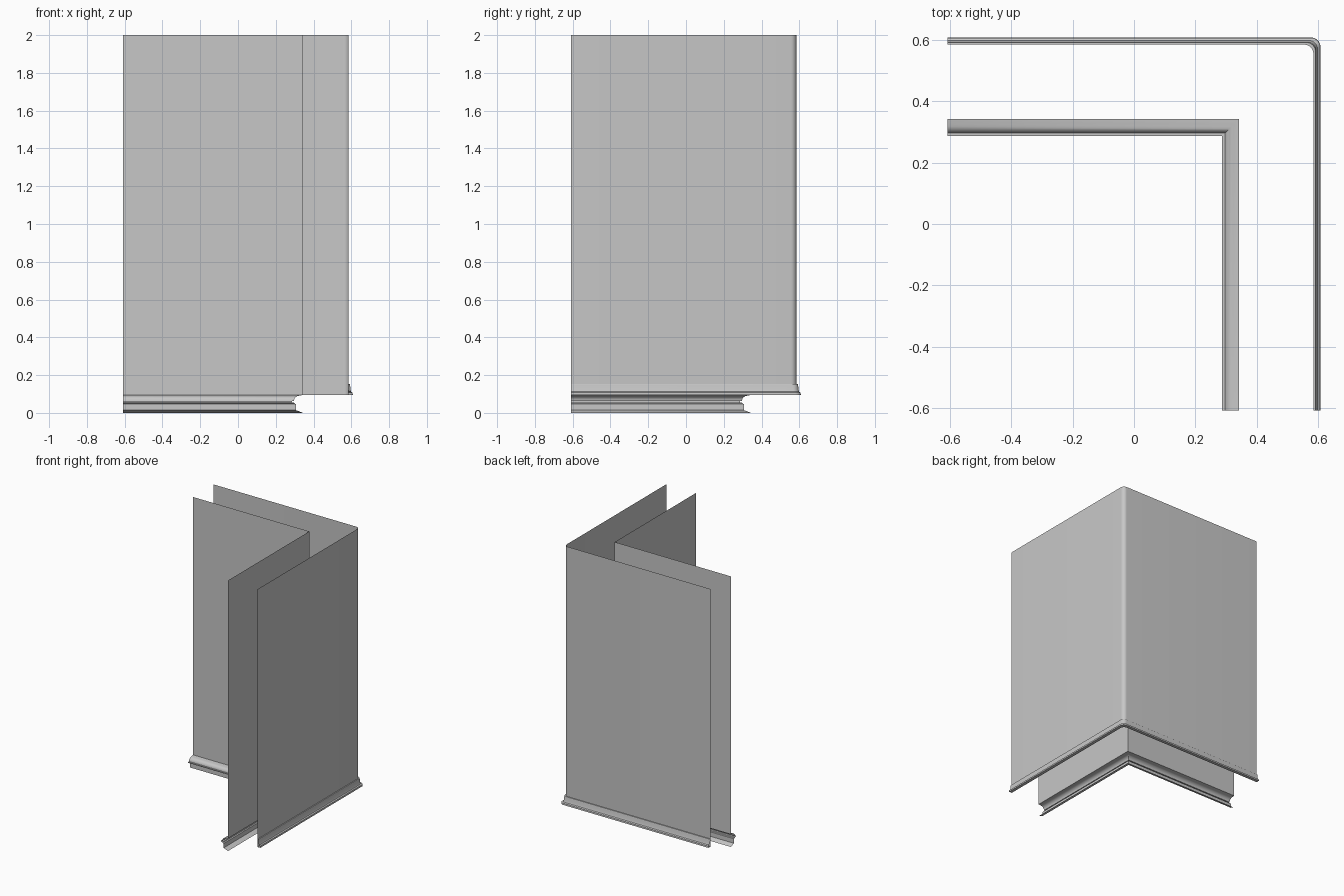
import bpy
import math

if "Cube" in bpy.data.objects:
    bpy.data.objects.remove(bpy.data.objects["Cube"], do_unlink=True)

# One plain grey for every part
grey = bpy.data.materials.new("plain_grey")
grey.use_nodes = True
colour = (0.57, 0.57, 0.57, 1)
grey.diffuse_color = colour
grey.node_tree.nodes["Principled BSDF"].inputs["Base Color"].default_value = colour

END = -0.608      # free ends of both legs
STEPS = 8         # segments in a rounded corner


def corner_path(d, radius):
    """L-shaped path at distance d, with a sharp or rounded corner."""
    pts = [(END, d)]
    if radius:
        c = d - radius
        for i in range(STEPS + 1):
            a = math.pi / 2 * (1 - i / STEPS)
            pts.append((c + radius * math.cos(a), c + radius * math.sin(a)))
    else:
        pts.append((d, d))
    return pts + [(d, END)]


def sweep(name, profile, radius=0, outward=False):
    """Sweep an open (distance, height) profile around the corner."""
    rows = [[(x, y, z) for x, y in corner_path(d, radius)] for d, z in profile]
    n = len(rows[0])
    faces = []
    for j in range(len(rows) - 1):
        for i in range(n - 1):
            a, b = j * n + i, (j + 1) * n + i
            quad = (a, b, b + 1, a + 1)
            faces.append(quad[::-1] if outward else quad)
    mesh = bpy.data.meshes.new(name)
    mesh.from_pydata([v for row in rows for v in row], [], faces)
    mesh.materials.append(grey)
    obj = bpy.data.objects.new(name, mesh)
    bpy.context.collection.objects.link(obj)
    bpy.ops.object.select_all(action="DESELECT")
    obj.select_set(True)
    bpy.context.view_layer.objects.active = obj
    bpy.ops.object.shade_smooth_by_angle(angle=math.radians(35))
    return obj


# Wall sheets
sweep("inner_wall", [(0.343, 2), (0.343, 0.094)])
sweep("outer_wall", [(0.585, 2), (0.585, 0.094)], 0.03, True)

# Inner trim: concave cove, nose, flat band and splayed foot
cove = [(0.343, 0.094), (0.334, 0.093)]
for i in range(7):
    a = math.pi / 2 * i / 6
    cove.append((0.326 - 0.03 * math.sin(a), 0.063 + 0.028 * math.cos(a)))
nose = [(0.287, 0.063), (0.287, 0.056), (0.297, 0.054), (0.299, 0.049)]
band = [(0.308, 0.047), (0.308, 0.014), (0.32, 0.01), (0.343, 0)]
sweep("inner_trim", cove + nose + band)

# Outer trim: slim board with a stepped lower lip
board = [(0.585, 0.153), (0.592, 0.153), (0.594, 0.146), (0.595, 0.122)]
lip = [(0.599, 0.112), (0.607, 0.107), (0.608, 0.095), (0.585, 0.095)]
sweep("outer_trim", board + lip, 0.03, True)
